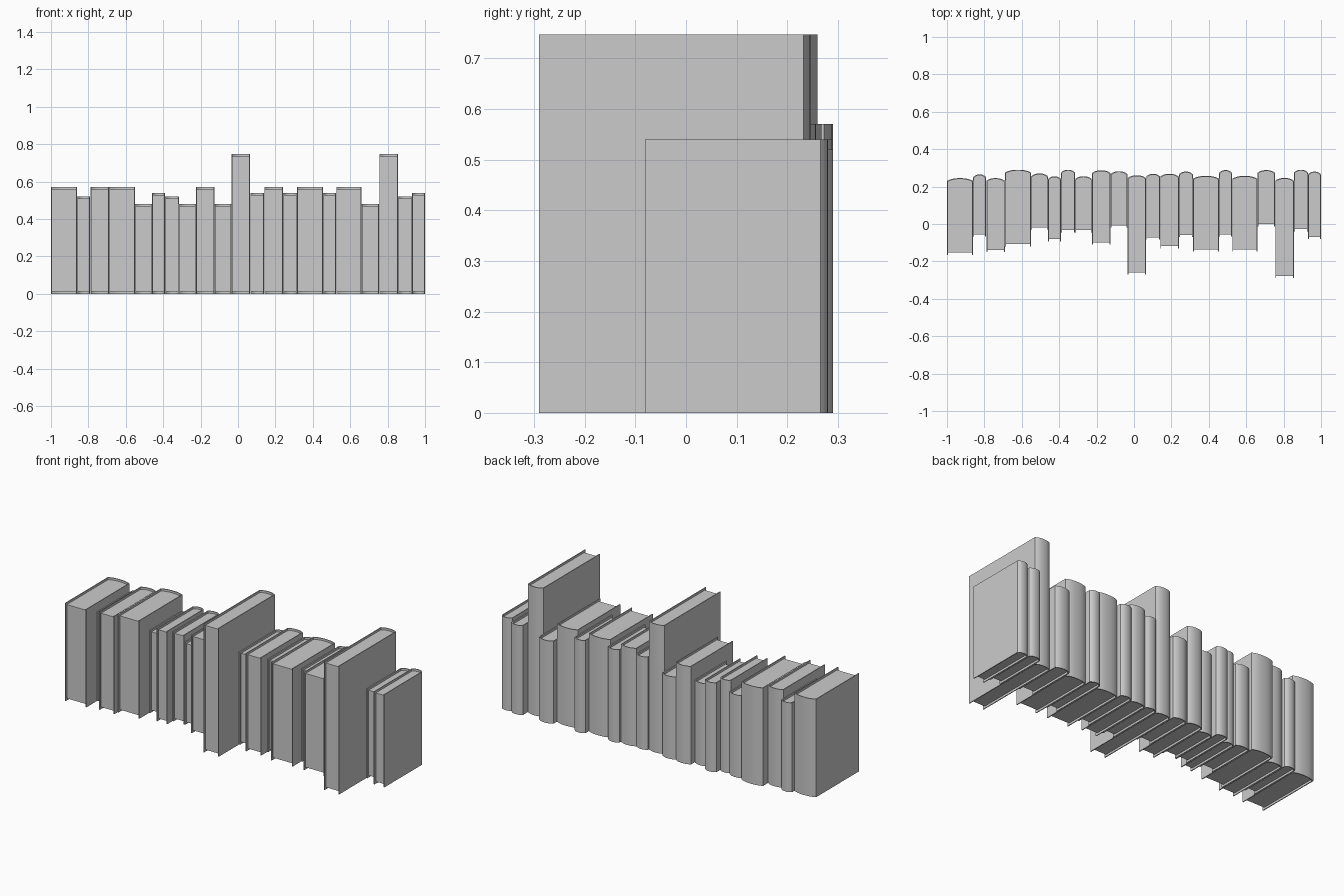
import bpy
import bmesh
import math

cube = bpy.data.objects.get("Cube")
if cube:
    bpy.data.objects.remove(cube, do_unlink=True)

GREY = (0.6, 0.6, 0.6, 1)
mat = bpy.data.materials.new("plain grey")
mat.use_nodes = True
mat.diffuse_color = GREY
mat.node_tree.nodes["Principled BSDF"].inputs["Base Color"].default_value = GREY

BOARD = 0.005     # cover thickness
OVERHANG = 0.012  # cover edge beyond the pages
BULGE = 0.014     # roundness of the spine
STEPS = 10


def spine_curve(x0, x1, back):
    """Rounded back edge running from x0 to x1."""
    points = []
    for i in range(STEPS + 1):
        t = 2 * i / STEPS - 1
        x = x0 + (x1 - x0) * (t + 1) / 2
        points.append((x, back - BULGE * abs(t) ** 2.5))
    return points


def extrude_outline(name, outline, z0, z1):
    bm = bmesh.new()
    face = bm.faces.new([bm.verts.new((x, y, z0)) for x, y in outline])
    top = bmesh.ops.extrude_face_region(bm, geom=[face])["geom"]
    verts = [g for g in top if isinstance(g, bmesh.types.BMVert)]
    bmesh.ops.translate(bm, verts=verts, vec=(0, 0, z1 - z0))
    bmesh.ops.recalc_face_normals(bm, faces=bm.faces)
    mesh = bpy.data.meshes.new(name)
    bm.to_mesh(mesh)
    bm.free()
    mesh.materials.append(mat)
    obj = bpy.data.objects.new(name, mesh)
    bpy.context.collection.objects.link(obj)
    bpy.ops.object.select_all(action="DESELECT")
    obj.select_set(True)
    bpy.context.view_layer.objects.active = obj
    bpy.ops.object.shade_smooth_by_angle(angle=math.radians(40))
    return obj


def book(index, x0, x1, front, back, height):
    # Folded cover: two boards joined by a rounded spine
    outer = [(x0, front)] + spine_curve(x0, x1, back) + [(x1, front)]
    a, b = x0 + BOARD, x1 - BOARD
    inner = [(a, front)] + spine_curve(a, b, back - BOARD) + [(b, front)]
    extrude_outline(f"book_cover_{index}", outer + inner[::-1], 0, height)
    # Page block, set in from the top, bottom and front of the cover
    y = front + OVERHANG
    pages = [(a, y)] + spine_curve(a, b, back - BOARD) + [(b, y)]
    extrude_outline(f"book_pages_{index}", pages, OVERHANG, height - OVERHANG)


# Each book: right-hand edge, front, back, height
BOOKS = [
    (-.86, -.165, .245, .57), (-.79, -.067, .265, .52), (-.69, -.15, .245, .57),
    (-.55, -.12, .29, .57), (-.46, -.03, .27, .48), (-.39, -.093, .255, .54),
    (-.315, -.045, .29, .52), (-.225, -.045, .255, .48), (-.125, -.11, .287, .57),
    (-.035, -.02, .282, .48), (.065, -.27, .26, .747), (.14, -.083, .268, .54),
    (.24, -.13, .268, .57), (.315, -.07, .28, .54), (.455, -.147, .257, .57),
    (.525, -.067, .288, .54), (.66, -.147, .257, .57), (.755, -.013, .288, .48),
    (.855, -.29, .246, .747), (.93, -.04, .29, .52), (1, -.081, .28, .54),
]
left = -1.0
for number, (right, front, back, height) in enumerate(BOOKS, 1):
    book(number, left + .0005, right - .0005, front, back, height)
    left = right
